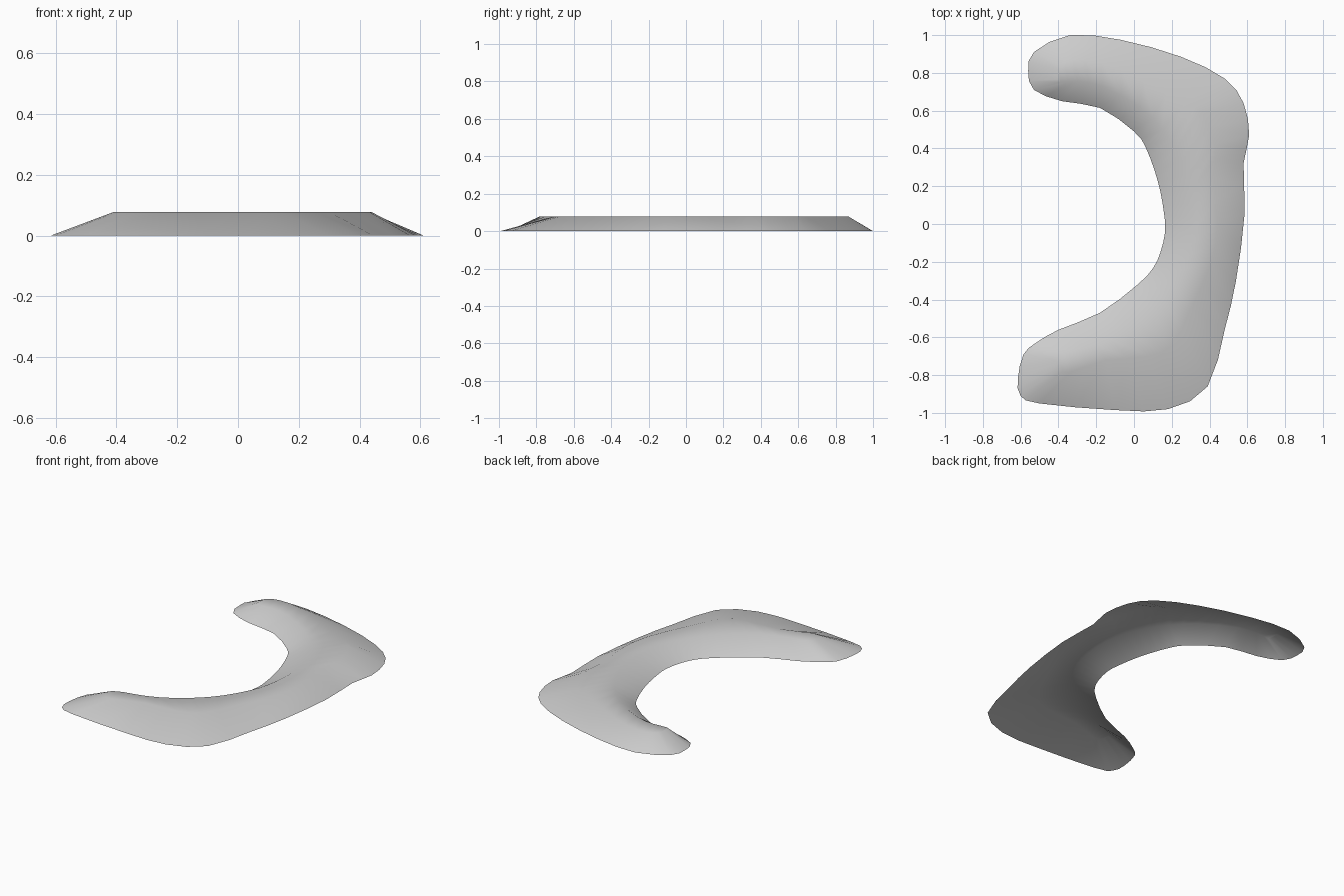
import bpy
import bmesh
from mathutils import Vector

HEIGHT = 0.077   # level of the flat crest
STEPS = 2        # curve segments between two stations

default_cube = bpy.data.objects.get("Cube")
if default_cube:
    bpy.data.objects.remove(default_cube, do_unlink=True)


def make_material(name, colour):
    material = bpy.data.materials.new(name)
    material.use_nodes = True
    material.diffuse_color = colour
    shader = material.node_tree.nodes["Principled BSDF"]
    shader.inputs["Base Color"].default_value = colour
    return material


def smooth_loop(points, steps):
    """Closed Catmull-Rom curve through the given plan points."""
    result = []
    count = len(points)
    for i in range(count):
        a, b, c, d = [Vector(points[(i + k) % count]) for k in (-1, 0, 1, 2)]
        for s in range(steps):
            t = s / steps
            point = (b * 2 + (c - a) * t
                     + (a * 2 - b * 5 + c * 4 - d) * t ** 2
                     + (b * 3 - a - c * 3 + d) * t ** 3) / 2
            result.append(point)
    return result


# Stations from the back tip to the front tip: (base x, base y, crest x, crest y)
back_tip = (-.56, .81, -.4, .79)
front_tip = (-.615, -.82, -.41, -.74)
outer_side = [
    (-.53, .91, -.39, .84), (-.34, 1, -.32, .87), (-.07, .975, -.17, .855),
    (.25, .885, .05, .76), (.48, .77, .27, .64), (.58, .64, .36, .59),
    (.61, .47, .43, .42), (.58, .32, .42, .25), (.585, .05, .44, 0),
    (.54, -.3, .41, -.2), (.48, -.56, .3, -.45), (.39, -.86, .2, -.64),
    (.18, -.98, .08, -.7), (-.1, -.985, -.15, -.72), (-.5, -.95, -.34, -.785),
    (-.6, -.91, -.4, -.77),
]
inner_side = [
    (-.53, .71, -.39, .75), (-.38, .65, -.3, .755), (-.18, .615, -.17, .73),
    (0, .49, .03, .62), (.06, .41, .15, .5), (.11, .28, .22, .4),
    (.14, .17, .28, .26), (.16, .05, .31, .1), (.165, -.04, .3, -.05),
    (.14, -.15, .27, -.18), (.1, -.235, .2, -.32), (.02, -.32, .1, -.45),
    (-.18, -.47, -.05, -.57), (-.4, -.56, -.2, -.64), (-.52, -.63, -.33, -.67),
    (-.585, -.69, -.4, -.7),
]
stations = [back_tip] + outer_side + [front_tip] + inner_side[::-1]
base_loop = smooth_loop([s[:2] for s in stations], STEPS)
crest_loop = smooth_loop([s[2:] for s in stations], STEPS)

bm = bmesh.new()
base = [bm.verts.new((p.x, p.y, 0)) for p in base_loop]
crest = [bm.verts.new((p.x, p.y, HEIGHT)) for p in crest_loop]
total = len(base)

# Sloping flanks all the way round
for i in range(total):
    j = (i + 1) % total
    bm.faces.new((base[j], base[i], crest[i], crest[j]))

# Flat crest, bridged from the outer to the inner edge; the underside is open
for i in range(total // 2):
    j = i + 1
    corners = (crest[i], crest[-i % total], crest[-j % total], crest[j])
    bm.faces.new(list(dict.fromkeys(corners)))

# Every face looks upward
bm.normal_update()
for face in bm.faces:
    if face.normal.z < 0:
        face.normal_flip()

mesh = bpy.data.meshes.new("curved_ridge")
bm.to_mesh(mesh)
bm.free()
mesh.materials.append(make_material("plain grey", (0.6, 0.6, 0.6, 1)))

ridge = bpy.data.objects.new("curved_ridge", mesh)
bpy.context.collection.objects.link(ridge)
bpy.ops.object.select_all(action="DESELECT")
ridge.select_set(True)
bpy.context.view_layer.objects.active = ridge
bpy.ops.object.shade_smooth_by_angle(angle=0.8)
